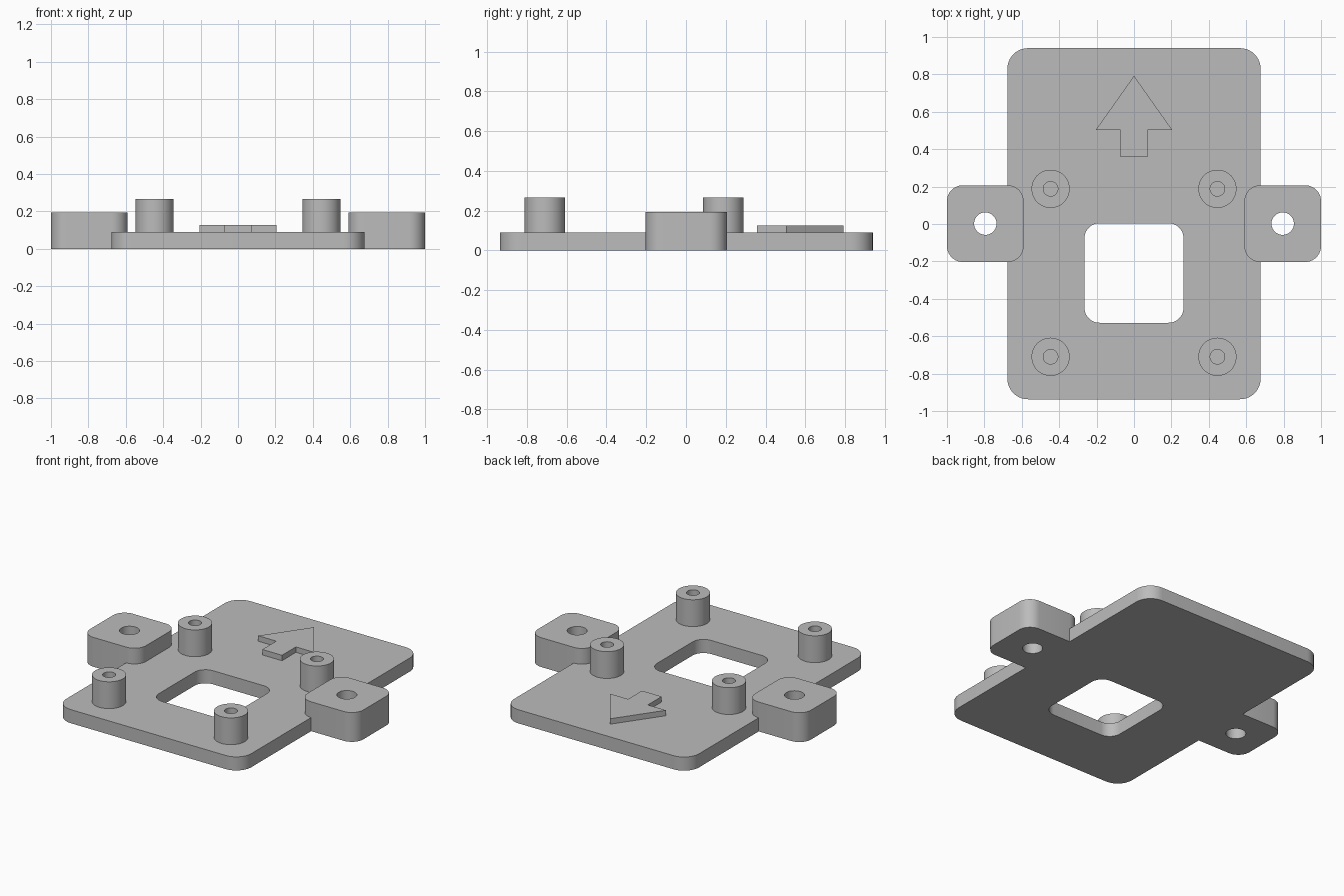
import bpy
import bmesh
from math import sin, cos, pi

if "Cube" in bpy.data.objects:
    bpy.data.objects.remove(bpy.data.objects["Cube"], do_unlink=True)

grey = bpy.data.materials.new("plain grey")
grey.use_nodes = True
grey.diffuse_color = (0.5, 0.5, 0.5, 1)
grey.node_tree.nodes["Principled BSDF"].inputs["Base Color"].default_value = (0.5, 0.5, 0.5, 1)


def circle(cx, cy, r, n=48):
    return [(cx + r * cos(2 * pi * i / n), cy + r * sin(2 * pi * i / n)) for i in range(n)]


def rounded_rect(x0, x1, y0, y1, r, n=10):
    centres = [(x1 - r, y1 - r), (x0 + r, y1 - r), (x0 + r, y0 + r), (x1 - r, y0 + r)]
    return [(cx + r * cos(pi / 2 * (q + i / n)), cy + r * sin(pi / 2 * (q + i / n)))
            for q, (cx, cy) in enumerate(centres) for i in range(n + 1)]


def extrude_profile(name, loops, z0, z1):
    """Fill an outline (first loop) with holes (other loops) and extrude it upward."""
    bm = bmesh.new()
    edges = []
    for loop in loops:
        verts = [bm.verts.new((x, y, z0)) for x, y in loop]
        edges += [bm.edges.new((v, verts[i - 1])) for i, v in enumerate(verts)]
    bmesh.ops.triangle_fill(bm, use_beauty=True, use_dissolve=False, edges=edges)
    top = bmesh.ops.extrude_face_region(bm, geom=bm.faces[:], use_keep_orig=True)
    bmesh.ops.translate(bm, vec=(0, 0, z1 - z0),
                        verts=[g for g in top["geom"] if isinstance(g, bmesh.types.BMVert)])
    bmesh.ops.recalc_face_normals(bm, faces=bm.faces[:])
    mesh = bpy.data.meshes.new(name)
    bm.to_mesh(mesh)
    bm.free()
    mesh.materials.append(grey)
    obj = bpy.data.objects.new(name, mesh)
    bpy.context.collection.objects.link(obj)
    bpy.ops.object.select_all(action="DESELECT")
    obj.select_set(True)
    bpy.context.view_layer.objects.active = obj
    bpy.ops.object.shade_smooth_by_angle(angle=pi / 6)
    return obj


PLATE_TOP = 0.09

# Base plate with its rounded window
extrude_profile("base_plate", [rounded_rect(-0.677, 0.677, -0.937, 0.94, 0.11),
                               rounded_rect(-0.265, 0.265, -0.528, 0.004, 0.08)], 0, PLATE_TOP)

# Raised direction arrow
half = [(0.072, 0.357), (0.072, 0.502), (0.205, 0.502)]
arrow = half + [(0, 0.792)] + [(-x, y) for x, y in reversed(half)]
extrude_profile("direction_arrow", [arrow], PLATE_TOP, 0.126)

for side, sx in (("left", 1), ("right", -1)):
    # Side mounting block with a through hole
    cx = 0.795 * sx
    extrude_profile(side + "_mounting_block",
                    [rounded_rect(cx - 0.205, cx + 0.205, -0.203, 0.207, 0.085),
                     circle(cx, 0.002, 0.06)], 0, 0.194)
    # Hollow standoffs
    for end, y in (("front", -0.71), ("back", 0.188)):
        extrude_profile(f"{end}_{side}_standoff",
                        [circle(0.446 * sx, y, 0.102), circle(0.446 * sx, y, 0.039)],
                        PLATE_TOP, 0.267)
